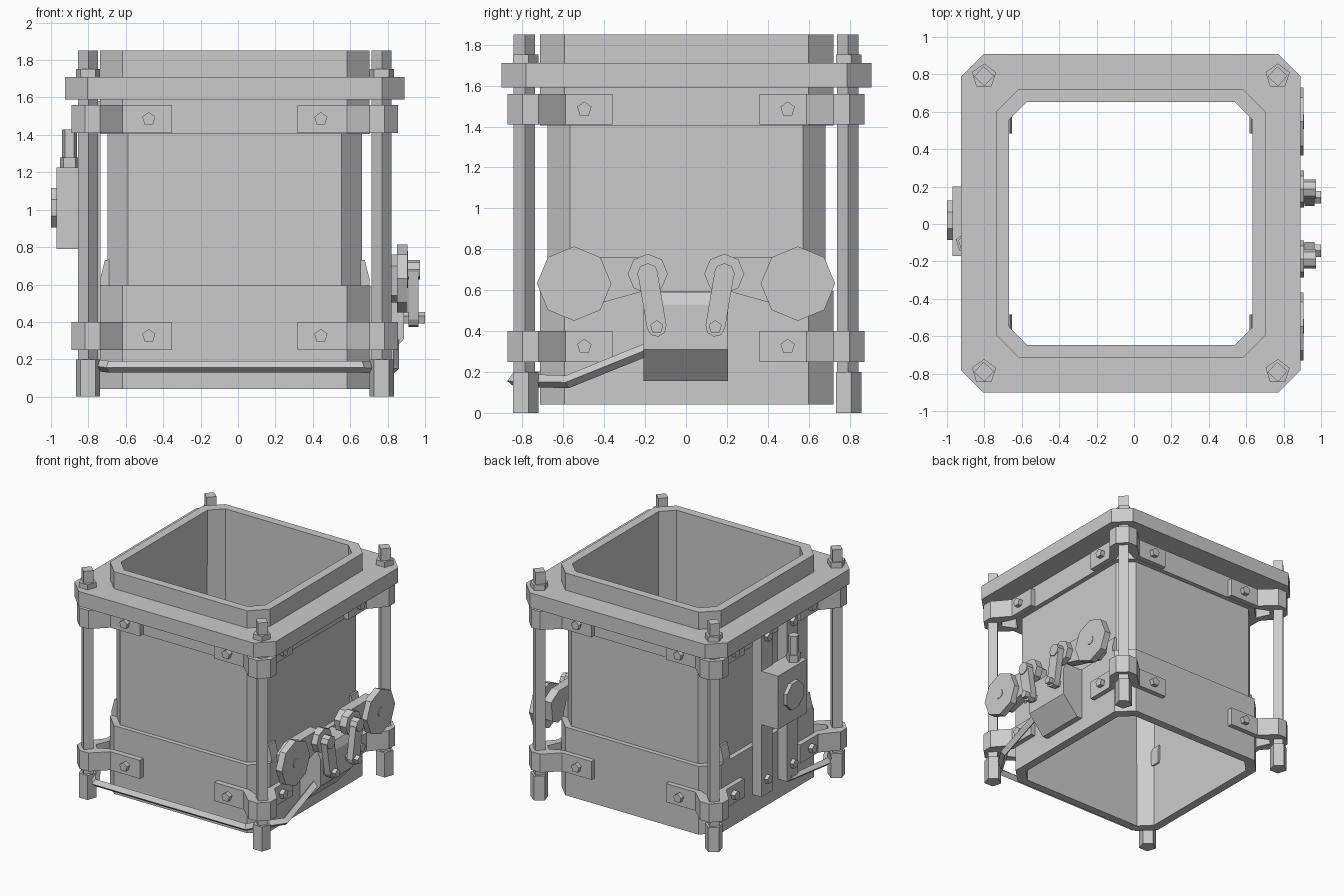
import bpy, bmesh
from math import sin, cos, pi
from mathutils import Vector

if "Cube" in bpy.data.objects:
    bpy.data.objects.remove(bpy.data.objects["Cube"])

CX = -0.017            # centre of the shell in x
SIGNS = [(-1, -1), (1, -1), (1, 1), (-1, 1)]


def finish(name, bm):
    bmesh.ops.recalc_face_normals(bm, faces=bm.faces)
    me = bpy.data.meshes.new(name)
    bm.to_mesh(me)
    bm.free()
    ob = bpy.data.objects.new(name, me)
    bpy.context.collection.objects.link(ob)
    return ob


def place(a, b, h, axis):
    return {'x': (h, a, b), 'y': (a, h, b), 'z': (a, b, h)}[axis]


def prism(name, pts, lo, hi, axis='z'):
    """Extrude a 2D outline between lo and hi along an axis."""
    bm = bmesh.new()
    rings = [[bm.verts.new(place(a, b, h, axis)) for a, b in pts] for h in (lo, hi)]
    n = len(pts)
    for r in rings:
        bm.faces.new(r)
    for i in range(n):
        j = (i + 1) % n
        bm.faces.new((rings[0][i], rings[0][j], rings[1][j], rings[1][i]))
    return finish(name, bm)


def ngon(a, b, r, n, turn=0.0):
    return [(a + r * cos(turn + 2 * pi * i / n), b + r * sin(turn + 2 * pi * i / n)) for i in range(n)]


def rect(a0, a1, b0, b1):
    return [(a0, b0), (a1, b0), (a1, b1), (a0, b1)]


def octo(hx, hy, c):
    """Rectangle with cut corners, centred on the shell."""
    pts = [(-hx, -hy + c), (-hx + c, -hy), (hx - c, -hy), (hx, -hy + c),
           (hx, hy - c), (hx - c, hy), (-hx + c, hy), (-hx, hy - c)]
    return [(CX + x, y + 0.003) for x, y in pts]


def tube(name, outer, inner, lo, hi):
    """Frame with a through hole."""
    bm = bmesh.new()
    loops = [[bm.verts.new((x, y, z)) for x, y in p]
             for p, z in ((outer, lo), (outer, hi), (inner, hi), (inner, lo))]
    n = len(outer)
    for k in range(4):
        a, b = loops[k], loops[(k + 1) % 4]
        for i in range(n):
            j = (i + 1) % n
            bm.faces.new((a[i], a[j], b[j], b[i]))
    return finish(name, bm)


# Shell: lower skirt, middle wall, upper collar, clamping ring
bore = octo(0.65, 0.65, 0.095)
tube("lower_skirt", octo(0.72, 0.717, 0.12), bore, 0.04, 0.595)
tube("middle_wall", octo(0.68, 0.68, 0.11), octo(0.653, 0.653, 0.097), 0.55, 1.45)
tube("upper_collar", octo(0.72, 0.717, 0.12), bore, 1.405, 1.85)
tube("top_ring", octo(0.908, 0.905, 0.12), octo(0.71, 0.708, 0.115), 1.59, 1.71)

# Corner brackets, one quadrant outline mirrored to all corners
BRACKET = [(0.335, 0.76), (0.60, 0.76), (0.72, 0.872), (0.80, 0.872), (0.872, 0.80),
           (0.872, 0.72), (0.76, 0.59), (0.76, 0.36), (0.715, 0.36), (0.715, 0.62),
           (0.76, 0.72), (0.72, 0.76), (0.62, 0.715), (0.335, 0.715)]
for sx, sy in SIGNS:
    rx, ry = CX + sx * 0.785, sy * 0.79
    # Tie rod, foot and nuts
    prism("tie_rod", ngon(rx, ry, 0.053, 4, 0.05), 0.1, 1.85)
    prism("rod_foot", ngon(rx, ry, 0.068, 5, 0.3), 0.0, 0.2)
    prism("top_nut", ngon(rx, ry, 0.068, 5, 0.3), 1.71, 1.752)
    for z in (0.25, 1.41):
        prism("corner_bracket", [(CX + sx * x, sy * y) for x, y in BRACKET], z, z + 0.15)
        # Bracket bolts on both faces
        bz = z + 0.075
        prism("bracket_bolt", ngon(CX + sx * 0.46, bz, 0.037, 5, pi / 2), sy * 0.74, sy * 0.795, 'y')
        prism("bracket_bolt", ngon(sy * 0.497, bz, 0.037, 5, pi / 2),
              CX + sx * 0.74, CX + sx * 0.795, 'x')
    # Guide tab set in the side wall
    tab = [(0.635, 0.57), (0.72, 0.57), (0.72, 0.63), (0.695, 0.73), (0.645, 0.73), (0.635, 0.69)]
    prism("guide_tab", [(CX + sx * x, z) for x, z in tab], sy * 0.53 - 0.045, sy * 0.53 + 0.045, 'y')

# Left side: two rails with bolts, control box, knob and pipe stub
for y in (0.13, -0.2):
    prism("side_rail", rect(y - 0.07, y + 0.07, 0.2, 1.58), -0.82, -0.735, 'x')
    for z in (0.325, 1.485):
        prism("rail_bolt", ngon(y, z, 0.037, 5, pi / 2), -0.85, -0.81, 'x')
prism("control_box", rect(-0.17, 0.2, 0.79, 1.225), -0.97, -0.81, 'x')
prism("box_knob", ngon(0.02, 1.01, 0.115, 8, pi / 8), -1.0, -0.96, 'x')
prism("stub_nut", ngon(-0.9, -0.1, 0.055, 5, 0.3), 1.22, 1.28)
prism("pipe_stub", ngon(-0.9, -0.1, 0.042, 5, 0.3), 1.27, 1.43)

# Right side: drive housing with slanted underside
prism("drive_housing", [(0.69, 0.59), (0.86, 0.59), (0.888, 0.53), (0.888, 0.31), (0.75, 0.155), (0.69, 0.155)],
      -0.208, 0.206, 'y')

# Mirrored rollers, arms and links
for s in (-1, 1):
    prism("roller_disc", ngon(s * 0.547, 0.632, 0.182, 8, 0), 0.85, 0.905, 'x')
    prism("roller_hub", ngon(s * 0.547, 0.632, 0.038, 8, 0), 0.84, 0.909, 'x')
    prism("roller_arm", [(s * 0.6, 0.54), (s * 0.62, 0.70), (s * 0.52, 0.76), (s * 0.19, 0.76),
                         (s * 0.12, 0.70), (s * 0.14, 0.61), (s * 0.19, 0.60), (s * 0.53, 0.505)],
          0.78, 0.86, 'x')
    top, low = Vector((s * 0.187, 0.68)), Vector((s * 0.143, 0.42))
    prism("pivot_disc", ngon(top.x, top.y, 0.098, 8, 0), 0.85, 0.91, 'x')
    prism("pivot_boss", ngon(top.x, top.y, 0.052, 8, 0), 0.9, 0.972, 'x')
    # Link with rounded ends
    d = (low - top).normalized()
    n = Vector((-d.y, d.x))
    r = 0.048
    link = []
    for c, e in ((top, -1), (low, 1)):
        for k in range(5):
            t = pi * k / 4
            link.append(tuple(c + e * r * (n * cos(t) + d * sin(t))))
    prism("link_bar", link, 0.912, 0.965, 'x')
    prism("link_pin", ngon(low.x, low.y, 0.034, 5, pi / 2), 0.86, 1.0, 'x')

# Pipe running from the housing round the front to the left rail
path = [(0.83, -0.19, 0.31), (0.83, -0.58, 0.152), (0.66, -0.845, 0.16),
        (-0.69, -0.845, 0.16), (-0.835, -0.62, 0.18), (-0.80, -0.19, 0.20), (-0.78, -0.19, 0.26)]
cu = bpy.data.curves.new("coolant_pipe", 'CURVE')
cu.dimensions = '3D'
cu.bevel_depth = 0.032
cu.bevel_resolution = 0
cu.use_fill_caps = True
sp = cu.splines.new('POLY')
sp.points.add(len(path) - 1)
for p, co in zip(sp.points, path):
    p.co = (*co, 1)
sp.use_smooth = False
bpy.context.collection.objects.link(bpy.data.objects.new("coolant_pipe", cu))
